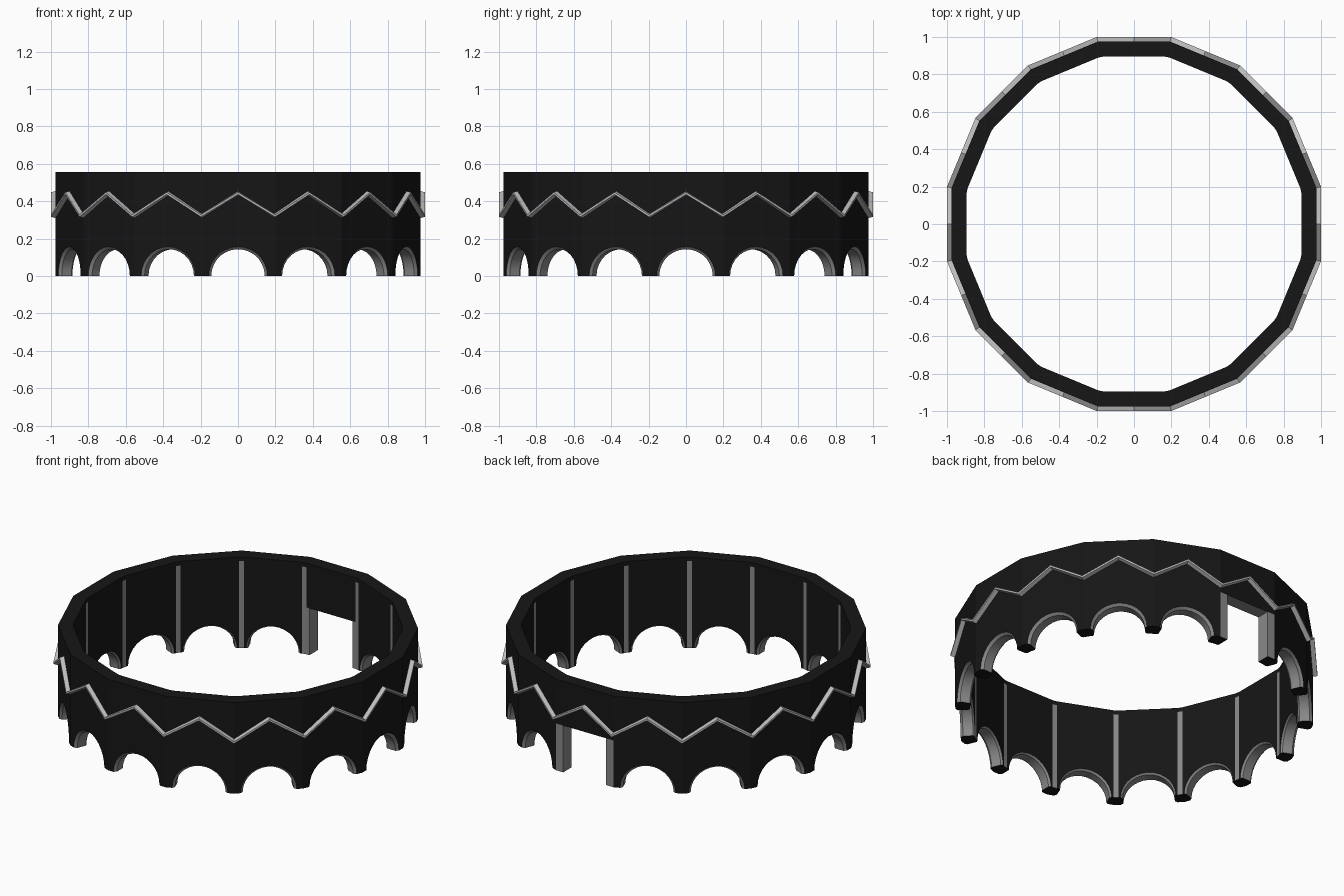
import bpy, bmesh
from math import sin, cos, pi, tan
from mathutils import Vector

if "Cube" in bpy.data.objects:
    bpy.data.objects.remove(bpy.data.objects["Cube"])

N = 16                    # sides of the ring
H = 0.555                 # ring height
AO, AI = 0.975, 0.895     # outer / inner wall distance
T = tan(pi / N)
SEG = 14


def material(name, v):
    m = bpy.data.materials.new(name)
    m.diffuse_color = (v, v, v, 1)
    m.use_nodes = True
    m.node_tree.nodes["Principled BSDF"].inputs["Base Color"].default_value = m.diffuse_color
    return m


black = material("black", 0.008)
grey = material("worn_grey", 0.25)
light = material("light_grey", 0.5)


def point(k, u, a, z):
    # side 0 faces the back (+y); u runs along the side, a is distance out
    t = 2 * pi * k / N
    return Vector((u * cos(t) - a * sin(t), u * sin(t) + a * cos(t), z))


def finish(name, bm, mats, angle):
    bmesh.ops.remove_doubles(bm, verts=bm.verts, dist=1e-5)
    bmesh.ops.recalc_face_normals(bm, faces=bm.faces)
    me = bpy.data.meshes.new(name)
    bm.to_mesh(me)
    bm.free()
    for m in mats:
        me.materials.append(m)
    ob = bpy.data.objects.new(name, me)
    bpy.context.collection.objects.link(ob)
    bpy.ops.object.select_all(action='DESELECT')
    ob.select_set(True)
    bpy.context.view_layer.objects.active = ob
    bpy.ops.object.shade_smooth_by_angle(angle=angle)
    return ob


def add(bm, pts, mat=0):
    f = bm.faces.new([bm.verts.new(p) for p in pts])
    f.material_index = mat


def arch(r):
    return [(-r * cos(pi * i / SEG), r * sin(pi * i / SEG)) for i in range(SEG + 1)]


# Ring wall: one arched panel per side, the back one with a square doorway
bm = bmesh.new()
wo, wi = AO * T, AI * T - 0.014
GZ = 0.285
for k in range(N):
    if k == 0:
        door = [(-0.145, 0), (-0.145, GZ), (0.145, GZ), (0.145, 0)]
        layers = [(AO, door), (AI, door)]
    else:
        layers = [(AO, arch(0.157)), (AO - 0.014, arch(0.143)),
                  (AI + 0.01, arch(0.143)), (AI, arch(0.153))]
    # inner and outer faces
    tops = []
    for (a, pts), w in ((layers[0], wo), (layers[-1], wi)):
        row = [(-w, 0)] + pts + [(w, 0)]
        tops.append([point(k, u, a, H) for u, z in row])
        for i in range(len(row) - 1):
            (u0, z0), (u1, z1) = row[i], row[i + 1]
            if abs(u1 - u0) < 1e-6:
                continue
            if k == 0 and min(z0, z1) < 0.01:
                add(bm, [point(k, u0, a, 0), point(k, u1, a, 0),
                         point(k, u1, a, GZ), point(k, u0, a, GZ)], 1)
                z0 = z1 = GZ
            add(bm, [point(k, u0, a, z0), point(k, u1, a, z1),
                     point(k, u1, a, H), point(k, u0, a, H)])
    # top rim
    for i in range(len(tops[0]) - 1):
        if (tops[0][i] - tops[0][i + 1]).length > 1e-6:
            add(bm, [tops[0][i], tops[0][i + 1], tops[1][i + 1], tops[1][i]])
    # opening reveal
    for (a0, p0), (a1, p1) in zip(layers, layers[1:]):
        for i in range(len(p0) - 1):
            add(bm, [point(k, p0[i][0], a0, p0[i][1]), point(k, p0[i + 1][0], a0, p0[i + 1][1]),
                     point(k, p1[i + 1][0], a1, p1[i + 1][1]), point(k, p1[i][0], a1, p1[i][1])], 1)
    # feet
    for e, s in ((0, -1), (-1, 1)):
        add(bm, [point(k, s * wo, AO, 0)] + [point(k, p[e][0], a, 0) for a, p in layers]
            + [point(k, s * wi, AI, 0)])
    # narrow worn strip on the inner corner, with its rim and foot
    for z0, z1, m in ((0, H - 0.025, 1), (H - 0.025, H, 0)):
        add(bm, [point(k, -wi, AI, z0), point(k + 1, wi, AI, z0),
                 point(k + 1, wi, AI, z1), point(k, -wi, AI, z1)], m)
    for z in (0, H):
        add(bm, [point(k, -wo, AO, z), point(k, -wi, AI, z), point(k + 1, wi, AI, z)])
finish("ring_wall", bm, [black, grey], 0.33)

# Zigzag ridge: peaks at side centres, valleys at corners
bm = bmesh.new()
prof = [(AO - 0.005, -0.013), (1.0, -0.006), (1.0, 0.006), (AO - 0.005, 0.013)]
for k in range(N):
    for s in (-1, 1):
        peak = [point(k, 0, a, 0.442 + dz) for a, dz in prof]
        low = [point(k, s * a * T, a, 0.322 + dz) for a, dz in prof]
        for i in range(4):
            j = (i + 1) % 4
            add(bm, [peak[i], peak[j], low[j], low[i]])
finish("zigzag_ridge", bm, [light], 0.2)
